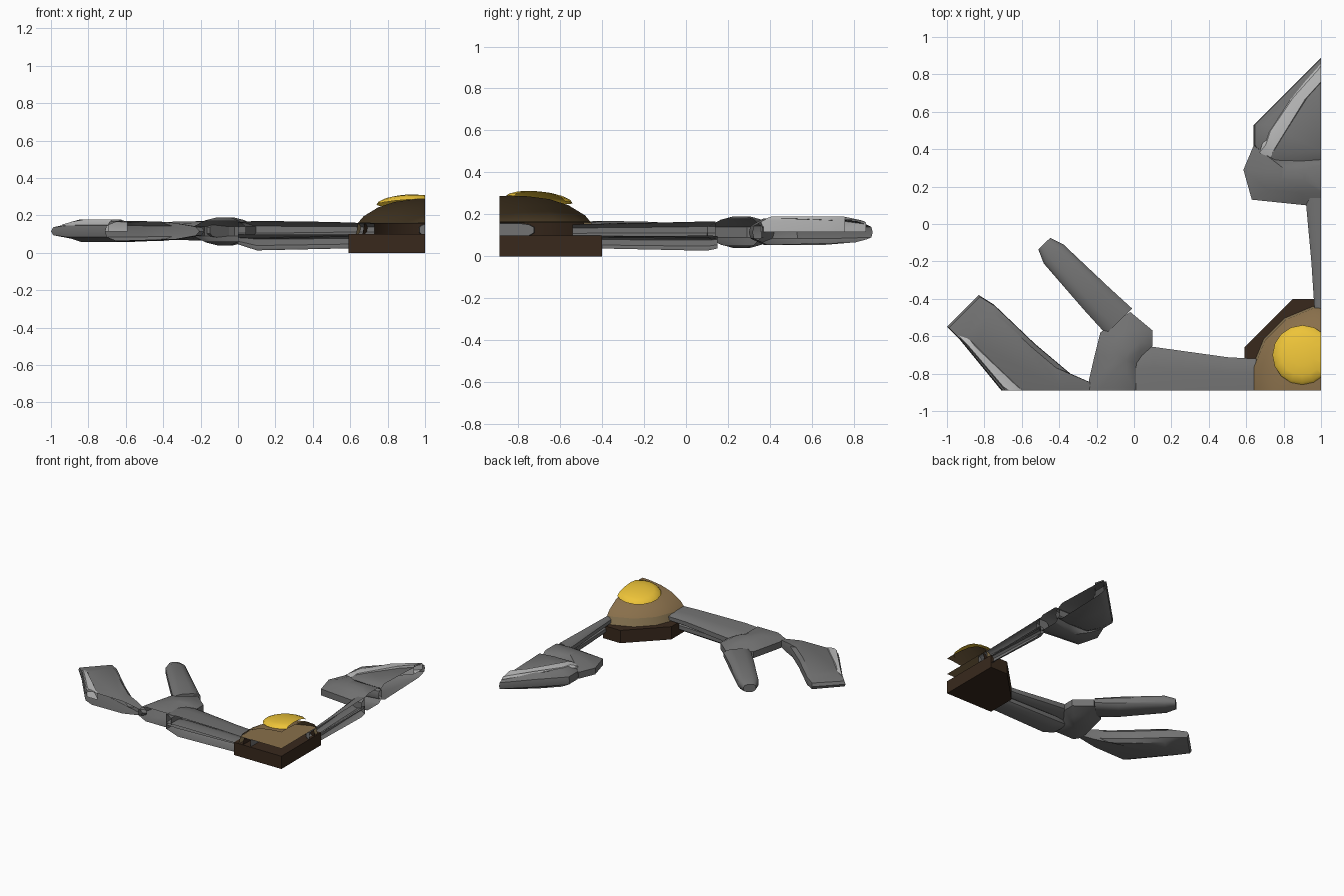
import bpy, bmesh, math
from mathutils import Vector, Matrix

if "Cube" in bpy.data.objects:
    bpy.data.objects.remove(bpy.data.objects["Cube"])

CX, CY = 1.034, -0.844      # hub axis
CUT_X, CUT_Y = 1.0, -0.89   # the model is a quarter, trimmed on two planes


def material(name, rgb):
    m = bpy.data.materials.new(name)
    m.diffuse_color = (*rgb, 1)
    m.use_nodes = True
    m.node_tree.nodes["Principled BSDF"].inputs["Base Color"].default_value = m.diffuse_color
    return m


DARK = material("dark_brown", (0.04, 0.022, 0.012))
BROWN = material("brown", (0.25, 0.16, 0.07))
TAN = material("tan", (0.32, 0.23, 0.11))
YELLOW = material("yellow", (0.85, 0.55, 0.04))
GREY = material("grey", (0.17, 0.17, 0.17))
LIGHT = material("light_grey", (0.5, 0.5, 0.5))


def finish(name, bm, mat, cap=False, angle=35):
    """Trim on the two cut planes and turn into an object."""
    bmesh.ops.recalc_face_normals(bm, faces=bm.faces)
    for co, no in (((CUT_X, 0, 0), (1, 0, 0)), ((0, CUT_Y, 0), (0, -1, 0))):
        r = bmesh.ops.bisect_plane(bm, geom=bm.verts[:] + bm.edges[:] + bm.faces[:],
                                   plane_co=co, plane_no=no, clear_outer=True)
        if cap:
            edges = [e for e in r["geom_cut"] if isinstance(e, bmesh.types.BMEdge)]
            bmesh.ops.holes_fill(bm, edges=edges)
    me = bpy.data.meshes.new(name)
    bm.to_mesh(me)
    bm.free()
    me.materials.append(mat)
    ob = bpy.data.objects.new(name, me)
    bpy.context.collection.objects.link(ob)
    bpy.ops.object.select_all(action='DESELECT')
    ob.select_set(True)
    bpy.context.view_layer.objects.active = ob
    bpy.ops.object.shade_smooth_by_angle(angle=math.radians(angle))


def loft(name, rings, mat, caps=True, **kw):
    bm = bmesh.new()
    rows = [[bm.verts.new(p) for p in ring] for ring in rings]
    n = len(rows[0])
    for a, b in zip(rows, rows[1:]):
        for i in range(n):
            j = (i + 1) % n
            bm.faces.new((a[i], a[j], b[j], b[i]))
    if caps:
        bm.faces.new(rows[0][::-1])
        bm.faces.new(rows[-1])
    finish(name, bm, mat, **kw)


def lathe(name, profile, mat, sides=16, caps=False, **kw):
    rings = [[(CX + r * math.cos(math.tau * (i + .5) / sides),
               CY + r * math.sin(math.tau * (i + .5) / sides), z)
              for i in range(sides)] for r, z in profile]
    loft(name, rings, mat, caps=caps, **kw)


def pod(name, outline, levels, mat, mid=0.115):
    """Flat rounded body: outline (x, y[, thickness]) scaled at each (height, scale)."""
    c = sum((Vector(p[:2]) for p in outline), Vector((0, 0))) / len(outline)
    rings = []
    for h, s in levels:
        ring = []
        for p in outline:
            q = c + (Vector(p[:2]) - c) * s
            ring.append((q.x, q.y, mid + h * (p[2] if len(p) > 2 else 1)))
        rings.append(ring)
    loft(name, rings, mat)


def beam(name, stations, mat=GREY):
    """Rounded bar through stations (x, y, half width, z low, z high)."""
    d = (Vector(stations[-1][:2]) - Vector(stations[0][:2])).normalized()
    side = Vector((-d.y, d.x))
    rings = []
    for x, y, hw, lo, hi in stations:
        ring = []
        for i in range(12):
            a = math.tau * (i + .5) / 12
            u, v = (math.copysign(abs(f) ** 0.7, f) for f in (math.cos(a), math.sin(a)))
            ring.append((x + side.x * hw * u, y + side.y * hw * u,
                         (lo + hi) / 2 + (hi - lo) / 2 * v))
        rings.append(ring)
    loft(name, rings, mat)


# Hub: octagonal foot, ring, hollow dome and yellow button
lathe("hub_base", [(0.444 / math.cos(math.pi / 8), z) for z in (0, 0.1)], DARK,
      sides=8, caps=True, cap=True)
lathe("hub_ring", [(0.41, 0.1), (0.40, 0.16), (0.385, 0.165)], TAN)
lathe("hub_inner_wall", [(0.375, 0.1), (0.365, 0.16)], DARK)
lathe("hub_dome", [(0.40, 0.16), (0.37, 0.195), (0.29, 0.243), (0.2, 0.272),
                   (0.1, 0.286), (0.005, 0.29)], BROWN, caps=True)
bm = bmesh.new()
bmesh.ops.create_uvsphere(bm, u_segments=16, v_segments=8, radius=0.16)
bmesh.ops.delete(bm, geom=[v for v in bm.verts if v.co.z < -0.01], context='VERTS')
tilt = Vector((0, 0, 1)).rotation_difference(Vector((-0.07, 0.1, 1))).to_matrix().to_4x4()
bmesh.ops.transform(bm, verts=bm.verts, matrix=Matrix.Translation((0.9, -0.7, 0.268))
                    @ tilt @ Matrix.Diagonal((1, 1, 0.25, 1)))
finish("hub_button", bm, YELLOW)

# Arms, each with a lower strut
beam("left_arm", [(0.0, CY, 0.17, 0.08, 0.165), (0.1, CY, 0.192, 0.075, 0.172),
                  (0.5, CY, 0.135, 0.085, 0.166), (0.73, CY, 0.122, 0.092, 0.158)])
beam("left_arm_strut", [(0.0, CY, 0.08, 0.045, 0.1), (0.1, CY, 0.11, 0.012, 0.1),
                        (0.69, CY, 0.09, 0.025, 0.1)])
beam("back_arm", [(CX, 0.14, 0.12, 0.085, 0.168), (CX, -0.2, 0.088, 0.088, 0.16),
                  (CX, -0.54, 0.065, 0.09, 0.155)])
beam("back_arm_strut", [(CX, 0.15, 0.07, 0.035, 0.1), (CX, 0.1, 0.08, 0.025, 0.1),
                        (CX, -0.5, 0.055, 0.035, 0.1)])

# Knuckle joints: lens shaped
LENS = [(-0.075, 0.25), (-0.06, 0.6), (-0.025, 1), (0.025, 1), (0.06, 0.6), (0.075, 0.25)]
pod("left_joint", [(0.04, -0.98), (0.04, -0.75), (0.1, -0.65), (0.1, -0.57), (-0.02, -0.47),
                   (-0.18, -0.58), (-0.21, -0.7), (-0.24, -0.83), (-0.24, -0.98)], LENS, GREY)
pod("back_joint", [(0.585, 0.29), (0.63, 0.13), (0.92, 0.1), (1.15, 0.11), (1.15, 0.36),
                   (0.9, 0.36), (0.73, 0.37), (0.64, 0.42)], LENS, GREY)

# Finger on the left joint
beam("left_finger", [(-0.08, -0.52, 0.1, 0.08, 0.16), (-0.2, -0.4, 0.092, 0.065, 0.17),
                     (-0.43, -0.16, 0.075, 0.07, 0.165), (-0.48, -0.105, 0.045, 0.085, 0.145)])

# Claw blades with pale cutting strips
BLADE = [(-0.056, 0.72), (-0.03, 0.97), (0, 1), (0.03, 0.97), (0.056, 0.72)]
pod("left_claw", [(-0.18, -0.87, 0.7), (-0.34, -0.8, 0.9), (-0.53, -0.64), (-0.75, -0.43),
                  (-0.83, -0.38, 0.8), (-1.0, -0.55, 0.7), (-0.93, -0.62), (-0.66, -0.95),
                  (-0.3, -0.96, 0.9)], BLADE, GREY)
pod("left_claw_strip", [(-0.94, -0.595, 0.8), (-0.88, -0.615), (-0.58, -0.9), (-0.61, -0.95),
                        (-0.68, -0.9), (-0.85, -0.7)],
    [(0, 1), (0.045, 1), (0.062, 0.75)], LIGHT)
BLADE2 = [(-0.06, 0.72), (-0.03, 0.97), (0, 1), (0.03, 0.97), (0.066, 0.72)]
pod("back_claw", [(0.64, 0.42), (0.64, 0.53), (0.82, 0.71), (1.02, 0.91, 0.8), (1.12, 0.9, 0.8),
                  (1.12, 0.34), (0.9, 0.3), (0.7, 0.3)], BLADE2, GREY)
pod("back_claw_strip", [(0.67, 0.38, 0.95), (0.7, 0.47, 0.95), (0.85, 0.69), (1.02, 0.88, 0.8),
                        (1.03, 0.79), (0.93, 0.68), (0.73, 0.355)],
    [(0, 1), (0.055, 1), (0.074, 0.8)], LIGHT)
